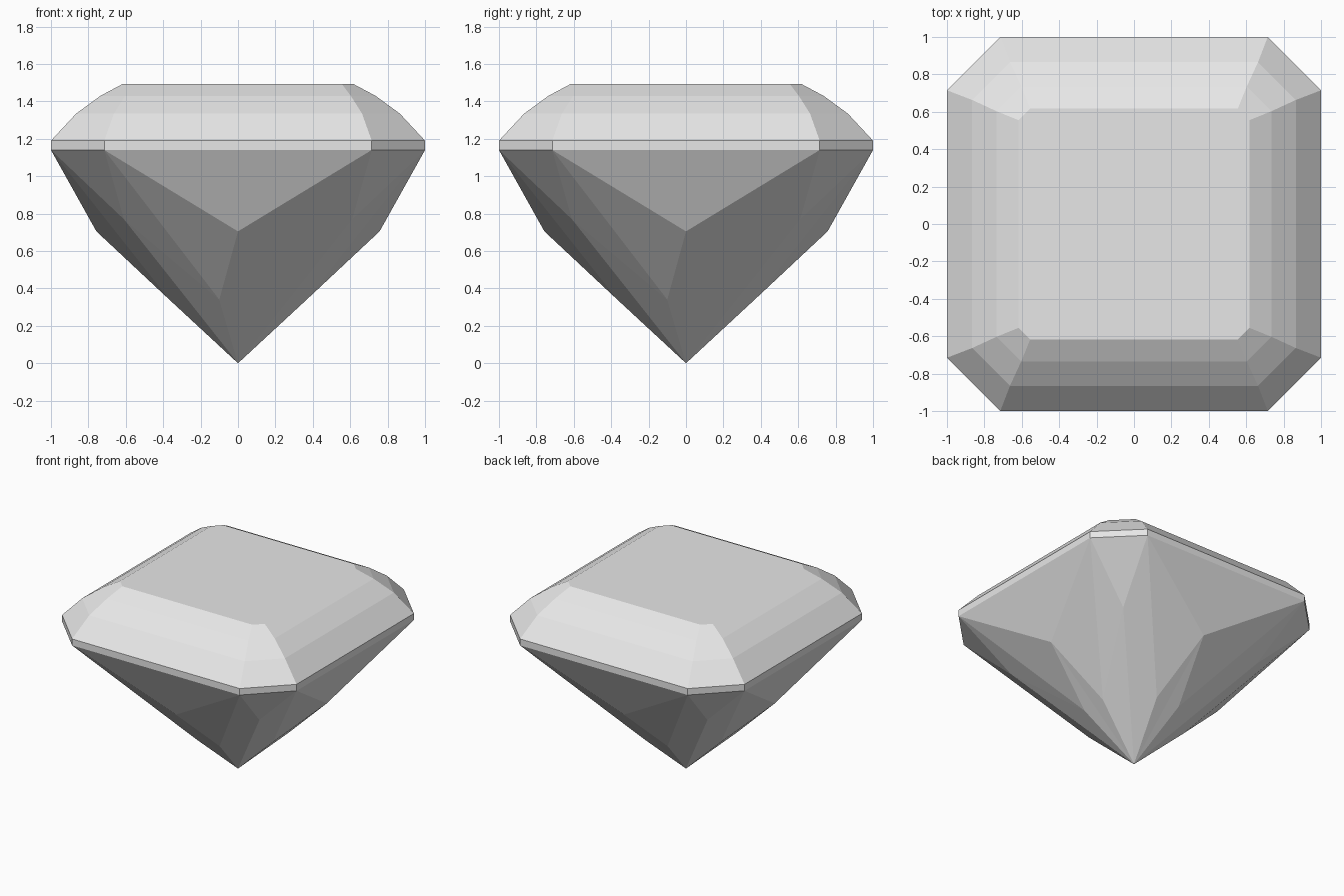
import bpy
import bmesh
from mathutils import Matrix, Vector

cube = bpy.data.objects.get("Cube")
if cube:
    bpy.data.objects.remove(cube, do_unlink=True)

# Pale grey stone
stone = bpy.data.materials.new("pale grey stone")
stone.use_nodes = True
GREY = (0.8, 0.8, 0.8, 1.0)
stone.diffuse_color = GREY
stone.node_tree.nodes["Principled BSDF"].inputs["Base Color"].default_value = GREY

bm = bmesh.new()


def four_way(points):
    """Repeat the points around z in quarter turns, counter-clockwise."""
    turns = [Matrix(((1, 0, 0), (0, 1, 0), (0, 0, 1))),
             Matrix(((0, -1, 0), (1, 0, 0), (0, 0, 1)))]
    turns += [turns[1] @ turns[1], turns[1] @ turns[1] @ turns[1]]
    return [bm.verts.new(turn @ Vector(p)) for turn in turns for p in points]


def octagon(half, corner, z):
    """Square ring with cut corners."""
    return four_way([(half, -corner, z), (half, corner, z)])


# Girdle and stepped crown: (half width, corner start, height)
steps = [(1.0, 0.715, 1.14), (1.0, 0.715, 1.19), (0.865, 0.663, 1.335),
         (0.735, 0.603, 1.43), (0.617, 0.555, 1.493)]
rings = [octagon(*step) for step in steps]
for low, high in zip(rings, rings[1:]):
    for i in range(8):
        j = (i + 1) % 8
        bm.faces.new((low[i], low[j], high[j], high[i]))

# Flat table on top
bm.faces.new(rings[-1])

# Pavilion: each girdle edge has a low point, fanned out to the culet
girdle = rings[0]
inner = octagon(0.367, 0.1, 0.34)
points = four_way([(0.757, 0, 0.705), (0.61, 0.61, 0.77)])
culet = bm.verts.new((0, 0, 0))
for i, apex in enumerate(points):
    j = (i + 1) % 8
    loop = [girdle[j], girdle[i], inner[i], culet, inner[j]]
    for a, b in zip(loop, loop[1:] + loop[:1]):
        bm.faces.new((a, b, apex))

bmesh.ops.recalc_face_normals(bm, faces=bm.faces)
mesh = bpy.data.meshes.new("cut_gem")
bm.to_mesh(mesh)
bm.free()
mesh.materials.append(stone)
gem = bpy.data.objects.new("cut_gem", mesh)
bpy.context.collection.objects.link(gem)
